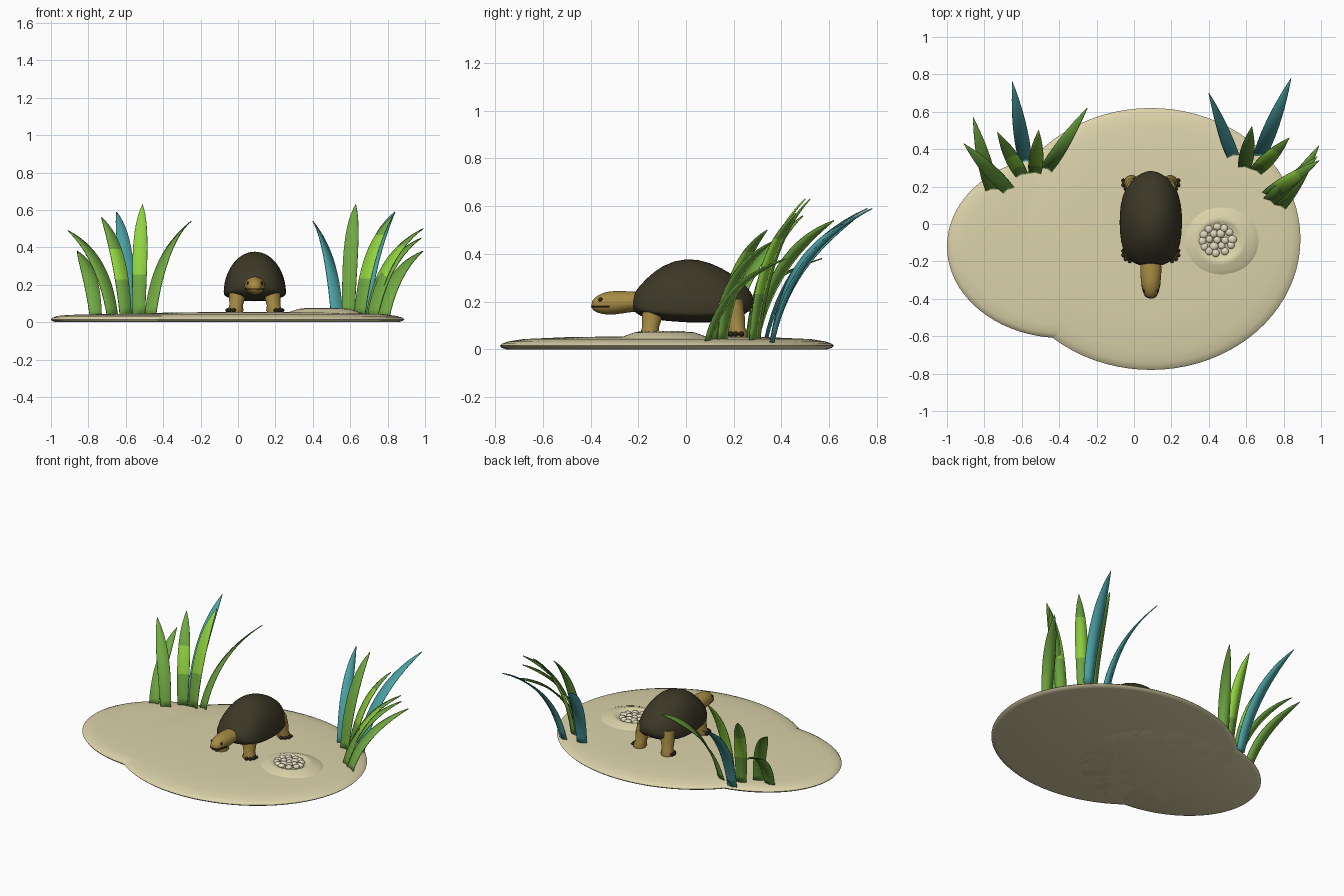
import bpy, bmesh, random
from math import sin, cos, pi, radians, sqrt
from mathutils import Vector

random.seed(4)
old = bpy.data.objects.get("Cube")
if old:
    bpy.data.objects.remove(old)


def material(name, *rgb):
    """Flat material from 0-255 display colour."""
    lin = [((c / 255 + 0.055) / 1.055) ** 2.4 for c in rgb]
    m = bpy.data.materials.new(name)
    m.use_nodes = True
    m.diffuse_color = (*lin, 1)
    m.node_tree.nodes["Principled BSDF"].inputs["Base Color"].default_value = (*lin, 1)
    return m


SAND = material("sand", 220, 211, 170)
SHELL = material("shell_dark_olive", 60, 56, 39)
SKIN = material("skin_ochre", 166, 139, 68)
DARK = material("claw_dark_brown", 42, 35, 24)
EGG = material("egg_cream", 224, 216, 190)
GREEN = material("leaf_green", 112, 168, 66)
LIME = material("leaf_lime", 145, 212, 64)
TEAL = material("leaf_teal", 76, 163, 166)


def finish(name, bm, mats, subsurf=0, fix_normals=True):
    if fix_normals:
        bmesh.ops.recalc_face_normals(bm, faces=bm.faces)
    me = bpy.data.meshes.new(name)
    for f in bm.faces:
        f.smooth = True
    bm.to_mesh(me)
    bm.free()
    me.set_sharp_from_angle(angle=radians(50))
    for m in mats:
        me.materials.append(m)
    ob = bpy.data.objects.new(name, me)
    bpy.context.scene.collection.objects.link(ob)
    if subsurf:
        mod = ob.modifiers.new("Subdivision", 'SUBSURF')
        mod.levels = mod.render_levels = subsurf
    return ob


def skin_rings(name, rings, mats, subsurf=0):
    """Join closed rings of points into one capped surface."""
    bm = bmesh.new()
    loops = [[bm.verts.new(p) for p in ring] for ring in rings]
    n = len(loops[0])
    for a, b in zip(loops, loops[1:]):
        for i in range(n):
            j = (i + 1) % n
            bm.faces.new((a[i], a[j], b[j], b[i]))
    bm.faces.new(loops[0])
    bm.faces.new(loops[-1])
    return finish(name, bm, mats, subsurf)


def disc(name, x, y, rx, ry, profile, mat, n=64):
    """Elliptical turning of a (radius fraction, height) profile."""
    rings = [[(x + rx * r * cos(2 * pi * i / n), y + ry * r * sin(2 * pi * i / n), z)
              for i in range(n)] for r, z in profile]
    return skin_rings(name, rings, [mat])


def body(name, x, stations, mat, n=24):
    """Loft along y; each station is y, half width, middle z, height up, depth down."""
    rings = []
    for y, w, mid, up, dn in stations:
        angles = [2 * pi * i / n for i in range(n)]
        rings.append([(x + w * cos(a), y, mid + sin(a) * (up if sin(a) > 0 else dn))
                      for a in angles])
    return skin_rings(name, rings, [mat], 1)


def ball(name, pos, scale, mat, seg=12):
    bm = bmesh.new()
    bmesh.ops.create_uvsphere(bm, u_segments=seg, v_segments=seg // 2 + 1, radius=1)
    for v in bm.verts:
        v.co = Vector(a * b for a, b in zip(v.co, scale)) + Vector(pos)
    return finish(name, bm, [mat])


# Sand island: two overlapping rounded discs and a nest mound
edge = [(0.05, 0), (0.96, 0), (0.99, 0.007), (1, 0.015), (0.985, 0.024), (0.95, 0.033)]
disc("sand_main", 0.09, -0.08, 0.80, 0.70,
     edge + [(0.86, 0.043), (0.6, 0.051), (0.3, 0.054), (0.03, 0.055)], SAND, 80)
disc("sand_side", -0.38, -0.12, 0.62, 0.49,
     edge + [(0.85, 0.039), (0.6, 0.043), (0.03, 0.045)], SAND, 80)
disc("nest_mound", 0.46, -0.09, 0.205, 0.19,
     [(1.05, 0.04), (1, 0.048), (0.85, 0.058), (0.68, 0.070), (0.6, 0.073), (0.54, 0.070),
      (0.45, 0.060), (0.3, 0.057), (0.03, 0.056)], SAND, 48)

# Eggs packed in rings inside the nest
for count, radius in ((1, 0), (6, 0.042), (12, 0.08)):
    for i in range(count):
        a = 2 * pi * i / count + random.uniform(-0.12, 0.12)
        s = random.uniform(0.020, 0.024)
        ball("egg", (0.445 + radius * cos(a), -0.085 + 0.88 * radius * sin(a), 0.063),
             (s * random.uniform(0.9, 1.15), s, 0.014), EGG)

# Turtle shell
TX = 0.09
body("shell", TX, [
    (-0.228, 0.03, 0.195, 0.02, 0.02), (-0.212, 0.095, 0.18, 0.065, 0.03),
    (-0.17, 0.138, 0.165, 0.13, 0.035), (-0.1, 0.163, 0.158, 0.198, 0.038),
    (0, 0.17, 0.154, 0.234, 0.042), (0.1, 0.167, 0.152, 0.217, 0.042),
    (0.2, 0.138, 0.16, 0.155, 0.035), (0.255, 0.085, 0.18, 0.085, 0.03),
    (0.285, 0.02, 0.2, 0.02, 0.02)], SHELL)

# Head and neck
HEAD = [(-0.396, 0.012, 0.186, 0.012, 0.012), (-0.386, 0.03, 0.187, 0.028, 0.028),
        (-0.36, 0.042, 0.191, 0.042, 0.042), (-0.32, 0.052, 0.195, 0.05, 0.052),
        (-0.27, 0.057, 0.195, 0.05, 0.046), (-0.22, 0.057, 0.198, 0.044, 0.040),
        (-0.16, 0.052, 0.198, 0.044, 0.040)]
body("head_and_neck", TX, HEAD, SKIN)
for s in (-1, 1):
    ball("eye", (TX + s * 0.037, -0.358, 0.208), (0.006, 0.009, 0.009), DARK)

# Mouth line follows the muzzle
half = [(w * sqrt(1 - ((mid - 0.178) / dn) ** 2), y) for y, w, mid, up, dn in HEAD[:4]]
path = [(TX - x, y) for x, y in reversed(half)] + [(TX + x, y) for x, y in half]
curve = bpy.data.curves.new("mouth", 'CURVE')
curve.dimensions = '3D'
curve.bevel_depth = 0.003
spline = curve.splines.new('POLY')
spline.points.add(len(path) - 1)
for p, (x, y) in zip(spline.points, path):
    p.co = (x, y, 0.178, 1)
curve.materials.append(DARK)
bpy.context.scene.collection.objects.link(bpy.data.objects.new("mouth", curve))

# Legs with claws, and tail
for s, side in ((-1, "right"), (1, "left")):
    for y, lean, end in ((-0.13, -0.025, "front"), (0.19, 0.03, "rear")):
        rings = []
        for t, r in ((0, 0.046), (0.4, 0.045), (0.75, 0.036), (0.92, 0.043), (1, 0.038)):
            cx, cy, cz = TX + s * (0.085 + 0.02 * t), y + lean * t, 0.21 - 0.16 * t
            rings.append([(cx + r * cos(a), cy + r * sin(a), cz)
                          for a in [2 * pi * i / 14 for i in range(14)]])
        skin_rings(f"{end}_{side}_leg", rings, [SKIN])
        for k in range(4):
            a = radians(-80 + 32 * k)
            ball(f"{end}_{side}_claw", (TX + s * (0.105 + 0.043 * cos(a)),
                 y + lean + 0.043 * sin(a), 0.064), (0.012, 0.012, 0.011), DARK, 8)
body("tail", TX, [(0.23, 0.025, 0.175, 0.02, 0.02), (0.26, 0.016, 0.17, 0.014, 0.014),
                  (0.285, 0.004, 0.165, 0.004, 0.004)], SKIN, 10)


def blade(name, base, tip, mat, band=(2, 2), side=None, w=0.043, n=14):
    """Arching leaf; band is the lime stretch, side the width direction at the tip."""
    base, tip = Vector((*base, 0.03)), Vector(tip)
    d = tip - base
    mid = base + Vector((d.x * 0.2, d.y * 0.2, tip.z * 0.68))
    across = Vector((d.y, -d.x, 0)).normalized()
    start = (across + Vector((0.6, 0, 0))).normalized()
    end = Vector(side).normalized() if side else across
    bm = bmesh.new()
    rows = []
    for i in range(n + 1):
        t = i / n
        p = base * (1 - t) ** 2 + mid * 2 * t * (1 - t) + tip * t * t
        wide = start.lerp(end, t) * w * (0.75 + 0.6 * t) * (1.01 - t ** 2.6)
        back = Vector((d.x, d.y, 0)).normalized() * wide.length * 0.25
        rows.append([bm.verts.new(p + o) for o in (-wide, back, wide)])
    for i, (a, b) in enumerate(zip(rows, rows[1:])):
        for k in range(2):
            f = bm.faces.new((a[k], a[k + 1], b[k + 1], b[k]))
            f.material_index = int(band[0] < (i + 0.5) / n < band[1])
    ob = finish(name, bm, [mat, LIME], 0, False)
    mod = ob.modifiers.new("Thickness", 'SOLIDIFY')
    mod.thickness = 0.005
    mod.offset = 0


# Right-hand clump of leaves
blade("right_leaf", (-0.76, 0.18), (-0.86, 0.57, 0.38), GREEN)
blade("right_leaf", (-0.67, 0.18), (-0.91, 0.43, 0.49), GREEN)
blade("right_leaf", (-0.60, 0.26), (-0.73, 0.49, 0.56), GREEN, (0.28, 0.6))
blade("right_teal_leaf", (-0.58, 0.33), (-0.65, 0.76, 0.59), TEAL)
blade("right_leaf", (-0.53, 0.27), (-0.51, 0.50, 0.63), GREEN, (0.3, 1))
blade("right_arching_leaf", (-0.47, 0.29), (-0.25, 0.62, 0.54), GREEN,
      side=(0.47, -0.79, 0.4))

# Left-hand clump of leaves
blade("left_arching_teal_leaf", (0.53, 0.36), (0.40, 0.70, 0.54), TEAL,
      side=(0.40, 0.79, -0.4))
blade("left_leaf", (0.59, 0.30), (0.63, 0.52, 0.63), GREEN)
blade("left_teal_leaf", (0.67, 0.36), (0.84, 0.78, 0.59), TEAL)
blade("left_leaf", (0.65, 0.28), (0.83, 0.46, 0.57), GREEN, (0.3, 0.75))
blade("left_leaf", (0.71, 0.15), (0.99, 0.34, 0.50), GREEN, (0.35, 0.7))
blade("left_leaf", (0.72, 0.12), (0.98, 0.36, 0.45), GREEN)
blade("left_leaf", (0.78, 0.09), (0.99, 0.42, 0.38), GREEN)
